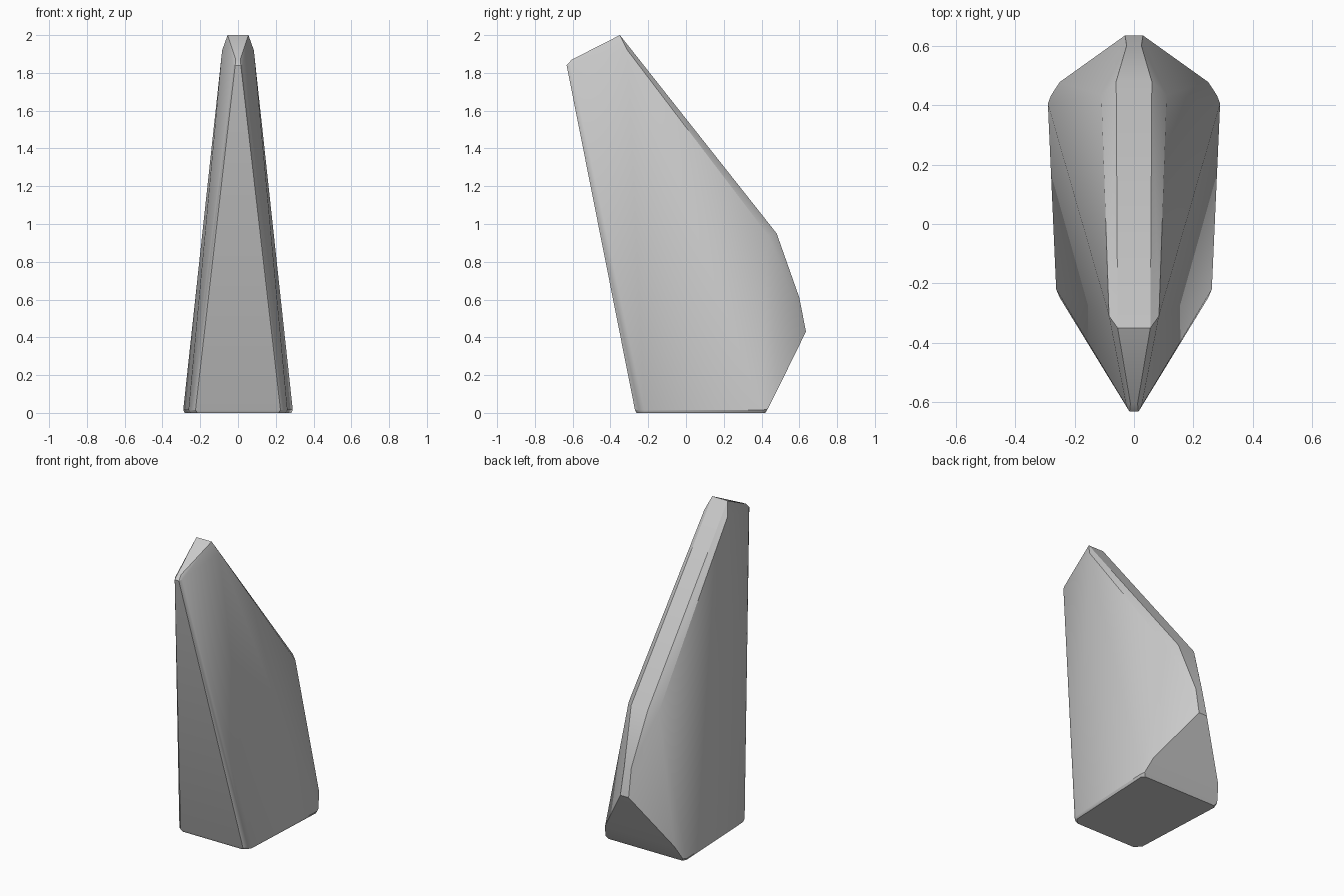
import bpy
import bmesh
from math import radians

if "Cube" in bpy.data.objects:
    bpy.data.objects.remove(bpy.data.objects["Cube"])

# Half of the faceted wedge: key corners on +x, mirrored to -x
corners = [
    # chamfered base outline, flat underside then rim
    (0.215, -0.262, 0.0), (0.252, -0.225, 0.0),
    (0.282, 0.40, 0.0), (0.265, 0.42, 0.0),
    (0.225, -0.27, 0.015), (0.25, -0.248, 0.015), (0.262, -0.22, 0.015),
    (0.29, 0.405, 0.015), (0.28, 0.432, 0.02), (0.25, 0.478, 0.11),
    # back keel
    (0.03, 0.635, 0.43), (0.025, 0.60, 0.61),
    # back shoulder, where the long slope starts
    (0.06, 0.48, 0.95), (0.11, 0.435, 0.94),
    # narrow top edge and its side chamfers
    (0.055, -0.35, 2.0), (0.084, -0.31, 1.92),
    # pointed front tip
    (0.015, -0.632, 1.84), (0.026, -0.612, 1.845), (0.012, -0.605, 1.87),
]

bm = bmesh.new()
for x, y, z in corners:
    for side in (1, -1):
        bm.verts.new((side * x, y, z))

# Wrap the corners in a convex shell
hull = bmesh.ops.convex_hull(bm, input=bm.verts[:])
loose = [v for v in bm.verts if not v.link_faces]
bmesh.ops.delete(bm, geom=loose, context='VERTS')
bmesh.ops.dissolve_limit(bm, angle_limit=radians(0.5),
                         verts=bm.verts[:], edges=bm.edges[:])
bmesh.ops.recalc_face_normals(bm, faces=bm.faces[:])

mesh = bpy.data.meshes.new("rock_spike")
bm.to_mesh(mesh)
bm.free()
rock = bpy.data.objects.new("rock_spike", mesh)
bpy.context.collection.objects.link(rock)

# Soft shading over shallow creases, sharp elsewhere
bpy.context.view_layer.objects.active = rock
rock.select_set(True)
bpy.ops.object.shade_smooth_by_angle(angle=radians(30))
